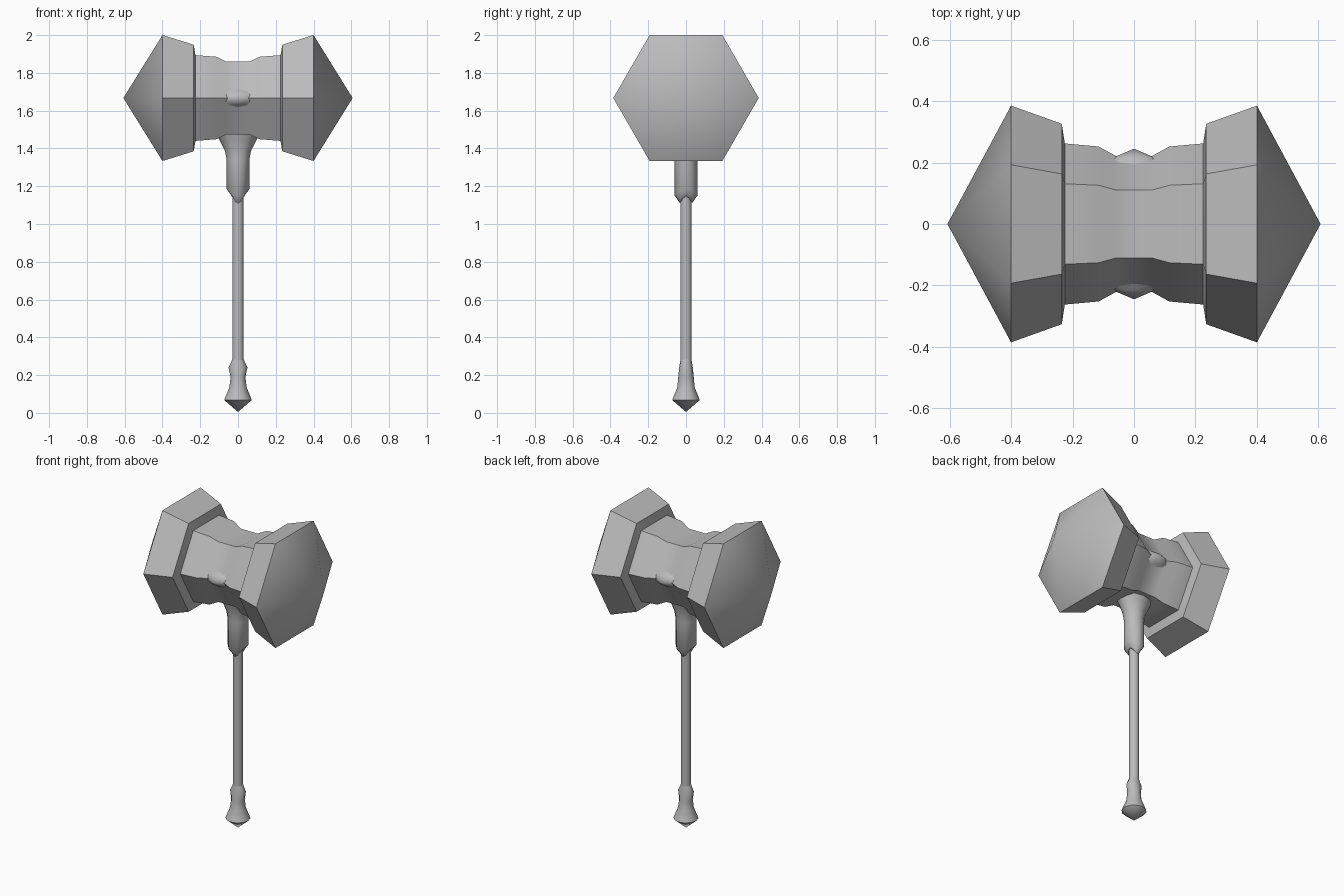
import bpy, bmesh, math
from mathutils import Matrix, Vector

cube = bpy.data.objects.get("Cube")
if cube:
    bpy.data.objects.remove(cube, do_unlink=True)

steel = bpy.data.materials.new("grey_steel")
steel.use_nodes = True
GREY = (0.5, 0.5, 0.5, 1)
steel.diffuse_color = GREY
steel.node_tree.nodes["Principled BSDF"].inputs["Base Color"].default_value = GREY


def loft(name, rings, sides, angle, matrix=Matrix(), dip=None):
    """Skin elliptical rings (height, radius_x, radius_y) stacked along local z."""
    bm = bmesh.new()
    loops = []
    for i, (h, rx, ry) in enumerate(rings):
        loop = []
        for k in range(sides):
            t = math.tau * k / sides
            drop = dip[i] * math.sin(t) ** 2 if dip else 0
            loop.append(bm.verts.new((rx * math.cos(t), ry * math.sin(t), h - drop)))
        loops.append(loop)
    for a, b in zip(loops, loops[1:]):
        for k in range(sides):
            n = (k + 1) % sides
            bm.faces.new((a[k], a[n], b[n], b[k]))
    bm.faces.new(loops[0][::-1])
    bm.faces.new(loops[-1])
    # Collapse zero-radius rings into points
    bmesh.ops.remove_doubles(bm, verts=bm.verts, dist=0.0005)
    bm.transform(matrix)
    bmesh.ops.recalc_face_normals(bm, faces=bm.faces)
    mesh = bpy.data.meshes.new(name)
    bm.to_mesh(mesh)
    bm.free()
    mesh.materials.append(steel)
    obj = bpy.data.objects.new(name, mesh)
    bpy.context.collection.objects.link(obj)
    bpy.ops.object.select_all(action="DESELECT")
    obj.select_set(True)
    bpy.context.view_layer.objects.active = obj
    bpy.ops.object.shade_smooth_by_angle(angle=math.radians(angle))
    return obj


HEAD_Z = 1.667

# Six-sided double head, from the centre of the waist out to the point
half = [(0.06, 0.222), (0.115, 0.252), (0.225, 0.262),
        (0.235, 0.326), (0.4, 0.385), (0.607, 0)]
profile = [(-x, r) for x, r in reversed(half)] + half
along_x = Matrix.Translation((0, 0, HEAD_Z)) @ Matrix(
    ((0, 0, 1, 0), (1, 0, 0, 0), (0, 1, 0, 0), (0, 0, 0, 1)))
loft("hammer_head", [(x, r, r) for x, r in profile], 6, 35, along_x)

# Pointed studs at the middle of the waist, front and back
for name, side in (("front_stud", -1), ("back_stud", 1)):
    out = Vector((0, side, 0)).to_track_quat("Z", "Y").to_matrix().to_4x4()
    loft(name, [(0.15, 0.17, 0.075), (0.215, 0.07, 0.035), (0.245, 0, 0)], 12, 50,
         Matrix.Translation((0, 0, HEAD_Z)) @ out)

# Flared socket under the head, with a lower edge that dips front and back
loft("head_socket",
     [(1.15, 0.032, 0.032), (1.185, 0.06, 0.06), (1.34, 0.06, 0.06),
      (1.39, 0.07, 0.064), (1.44, 0.095, 0.075), (1.49, 0.125, 0.09)],
     12, 50, dip=[0.04, 0.035, 0, 0, 0, 0])

# Shaft
loft("shaft", [(0.22, 0.03, 0.03), (1.2, 0.03, 0.03)], 12, 50)

# Grip end with a pointed pommel
loft("pommel",
     [(0.005, 0, 0), (0.068, 0.073, 0.073), (0.135, 0.046, 0.046),
      (0.19, 0.039, 0.041), (0.24, 0.05, 0.036), (0.285, 0.029, 0.029)],
     12, 50)
